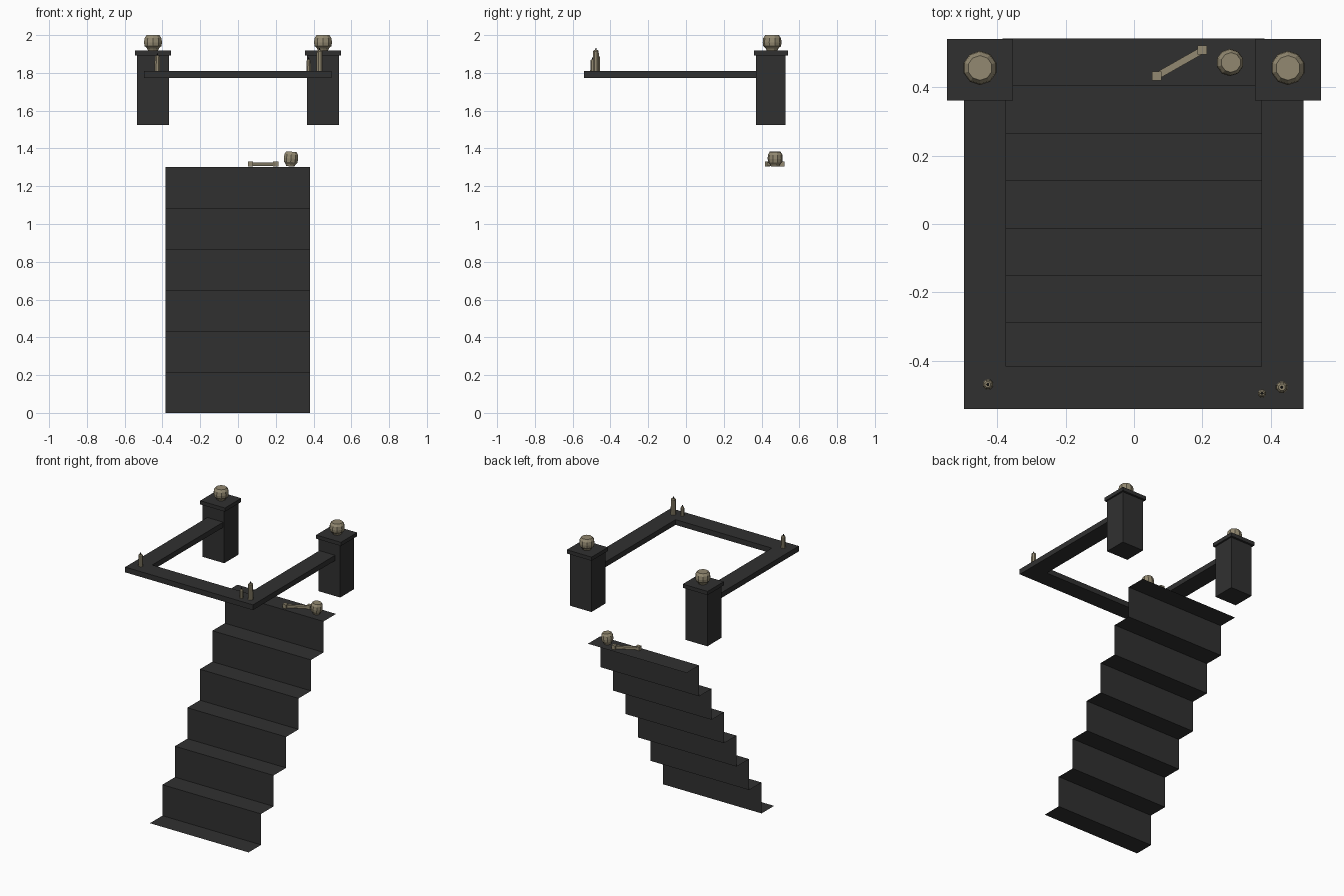
import bpy, bmesh, math
from mathutils import Matrix, Vector

if "Cube" in bpy.data.objects:
    bpy.data.objects.remove(bpy.data.objects["Cube"])


def material(name, rgb):
    m = bpy.data.materials.new(name)
    m.diffuse_color = (*rgb, 1)
    m.use_nodes = True
    m.node_tree.nodes["Principled BSDF"].inputs["Base Color"].default_value = m.diffuse_color
    return m


STONE = material("dark stone", (0.030, 0.030, 0.030))
BONE = material("old bone", (0.29, 0.25, 0.165))
WICK = material("black wick", (0.012, 0.012, 0.012))


def make(name, verts, faces, mats, indices=None):
    mesh = bpy.data.meshes.new(name)
    mesh.from_pydata(verts, [], faces)
    for m in mats:
        mesh.materials.append(m)
    if indices:
        mesh.polygons.foreach_set("material_index", indices)
    ob = bpy.data.objects.new(name, mesh)
    bpy.context.collection.objects.link(ob)
    return ob


def prism(name, outline, z0, z1, mat):
    """Extrude a counter-clockwise outline from z0 to z1."""
    n = len(outline)
    verts = [(x, y, z) for z in (z0, z1) for x, y in outline]
    faces = [tuple(reversed(range(n))), tuple(range(n, 2 * n))]
    faces += [(i, (i + 1) % n, n + (i + 1) % n, n + i) for i in range(n)]
    return make(name, verts, faces, [mat])


def block(name, x0, x1, y0, y1, z0, z1, mat=STONE):
    return prism(name, [(x0, y0), (x1, y0), (x1, y1), (x0, y1)], z0, z1, mat)


def turned(name, profile, sides, loc, mats, dark_from=None, tilt=None):
    """Faceted solid of revolution from (radius, height) points."""
    verts, faces, idx = [], [], []
    for r, z in profile:
        for i in range(sides):
            a = 2 * math.pi * (i + 0.5) / sides
            verts.append((r * math.cos(a), r * math.sin(a), z))
    for k in range(len(profile) - 1):
        for i in range(sides):
            j = (i + 1) % sides
            faces.append((k * sides + i, k * sides + j,
                          (k + 1) * sides + j, (k + 1) * sides + i))
            idx.append(int(dark_from is not None and k >= dark_from))
    faces += [tuple(reversed(range(sides))),
              tuple(range(len(verts) - sides, len(verts)))]
    idx += [0, int(dark_from is not None)]
    ob = make(name, verts, faces, mats, idx)
    ob.data.transform(Matrix.Translation(loc) @ (tilt or Matrix()))
    return ob


# Staircase: a thin folded sheet with alternating treads and risers
STEPS, RISE, RUN, Y0 = 6, 1.303 / 6, 0.1385, -0.428
path = []
for i in range(STEPS + 1):
    path += [(Y0 + i * RUN, i * RISE), (Y0 + (i + 1) * RUN, i * RISE)]
stair_verts = [(x, y, z) for y, z in path for x in (-0.384, 0.382)]
stair_faces = [(2 * i, 2 * i + 1, 2 * i + 3, 2 * i + 2)
               for i in range(len(path) - 1)]
make("staircase", stair_verts, stair_faces, [STONE])

# U-shaped railing
prism("railing", [(-0.497, -0.541), (0.495, -0.541), (0.495, 0.40), (0.373, 0.40),
                  (0.373, -0.417), (-0.374, -0.417), (-0.374, 0.40), (-0.497, 0.40)],
      1.773, 1.81, STONE)

# Posts with caps and skull finials
SKULL = [(0.028, 0), (0.034, 0.012), (0.047, 0.024), (0.050, 0.044),
         (0.047, 0.066), (0.036, 0.082)]
for side, s in (("left", -1), ("right", 1)):
    x = s * 0.45
    block(side + "_post", x - 0.084, x + 0.084, 0.37, 0.526, 1.524, 1.892)
    block(side + "_cap", x - 0.096, x + 0.096, 0.361, 0.541, 1.892, 1.918)
    turned(side + "_skull", SKULL, 10, (x, 0.456, 1.918), [BONE])

# Smaller skull lying on the top step
turned("fallen_skull", [(r * 0.8, z * 0.95) for r, z in SKULL], 10,
       (0.277, 0.472, 1.305), [BONE], tilt=Matrix.Rotation(0.08, 4, 'Y'))

# Loose bone on the top step
a, b = Vector((0.066, 0.432)), Vector((0.2, 0.508))
along = (b - a).normalized()
across = Vector((-along.y, along.x)) * 0.010
prism("bone_shaft", [a - across, b - across, b + across, a + across],
      1.308, 1.325, BONE)
for label, c in (("start", a), ("end", b)):
    block("bone_knob_" + label, c.x - 0.014, c.x + 0.014,
          c.y - 0.013, c.y + 0.013, 1.304, 1.331, BONE)

# Candles on the front corners of the railing
for label, x, y, r, h in (("left", -0.427, -0.469, 0.016, 0.092),
                          ("tall", 0.432, -0.477, 0.018, 0.122),
                          ("short", 0.374, -0.495, 0.013, 0.072)):
    turned(label + "_candle",
           [(r, 0), (r * 0.9, h - 0.018), (r * 0.55, h - 0.010), (0.004, h - 0.010),
            (0.003, h)],
           8, (x, y, 1.81), [BONE, WICK], dark_from=3)
